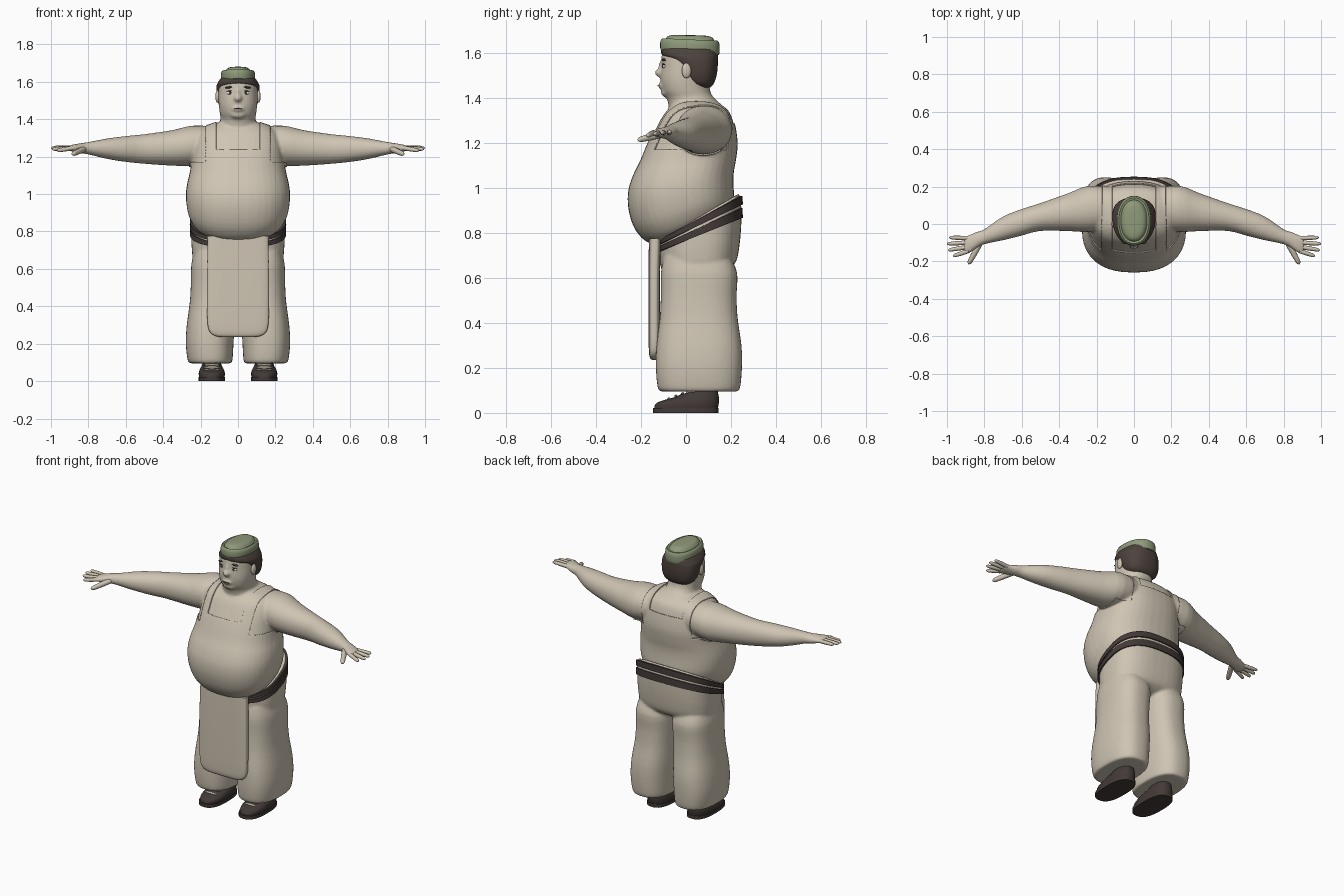
import bpy, bmesh, math
from mathutils import Vector as V


def material(name, rgb):
    m = bpy.data.materials.new(name)
    m.diffuse_color = (*rgb, 1)
    return m


BEIGE = material("beige", (0.62, 0.555, 0.45))
OLIVE = material("olive_green", (0.27, 0.32, 0.19))
HAIR = material("hair_brown", (0.075, 0.055, 0.047))
LEATHER = material("dark_leather", (0.055, 0.042, 0.038))
WHITE = material("eye_white", (0.75, 0.73, 0.68))


def add(name, bm, mat):
    me = bpy.data.meshes.new(name)
    bm.to_mesh(me)
    bm.free()
    ob = bpy.data.objects.new(name, me)
    bpy.context.collection.objects.link(ob)
    me.materials.append(mat)
    return ob


def smooth(ob, angle=50):
    bpy.ops.object.select_all(action='DESELECT')
    ob.select_set(True)
    bpy.context.view_layer.objects.active = ob
    bpy.ops.object.shade_smooth_by_angle(angle=math.radians(angle))
    return ob


def flat(zf, zb, yf, yb, rx, cx=0):
    """Ring lying flat (or tilted front to back): centre, half axis, half axis."""
    return V((cx, (yf + yb) / 2, (zf + zb) / 2)), V((rx, 0, 0)), V((0, (yb - yf) / 2, (zb - zf) / 2))


def loft(name, rings, mat=BEIGE, n=40, p=2.4, steps=3):
    """Closed skin through superellipse rings, smoothly interpolated."""
    fine, k = [], len(rings)
    for i in range(k - 1):
        q = [rings[max(i - 1, 0)], rings[i], rings[i + 1], rings[min(i + 2, k - 1)]]
        for s in range(steps):
            t = s / steps
            fine.append([0.5 * (2 * b + (c - a) * t + (2 * a - 5 * b + 4 * c - d) * t * t
                                + (3 * b - 3 * c + d - a) * t ** 3) for a, b, c, d in zip(*q)])
    fine.append(rings[-1])
    bm, rows = bmesh.new(), []
    for c, u, v in fine:
        row = []
        for j in range(n):
            ca, sa = math.cos(2 * math.pi * j / n), math.sin(2 * math.pi * j / n)
            row.append(bm.verts.new(c + u * math.copysign(abs(ca) ** (2 / p), ca)
                                    + v * math.copysign(abs(sa) ** (2 / p), sa)))
        rows.append(row)
    for a, b in zip(rows, rows[1:]):
        for j in range(n):
            bm.faces.new((a[j], a[(j + 1) % n], b[(j + 1) % n], b[j]))
    bm.faces.new(rows[0])
    bm.faces.new(rows[-1])
    bmesh.ops.recalc_face_normals(bm, faces=bm.faces)
    return smooth(add(name, bm, mat))


def ball(name, loc, size, mat=BEIGE, tilt=0):
    bpy.ops.mesh.primitive_uv_sphere_add(segments=20, ring_count=12, radius=1, location=loc,
                                         scale=size, rotation=(0, tilt, 0))
    ob = bpy.context.object
    ob.name = name
    ob.data.materials.append(mat)
    return smooth(ob)


def tube(name, a, b, r, mat=BEIGE):
    a, b = V(a), V(b)
    d = b - a
    w = d.cross(V((0, 0, 1))).normalized()
    h = w.cross(d).normalized()
    return loft(name, [(a + d * t, w * r * f, h * r * f) for t, f in
                       ((0, 1), (.5, .95), (.85, .8), (.96, .5), (1, .1))], mat, n=12, p=2, steps=2)


def fuse(name, parts, voxel, repeat):
    """Join overlapping parts into one soft skin."""
    bpy.ops.object.select_all(action='DESELECT')
    for o in parts:
        o.select_set(True)
    ob = bpy.context.view_layer.objects.active = parts[0]
    bpy.ops.object.join()
    ob.name = name
    m = ob.modifiers.new("merge", 'REMESH')
    m.mode, m.voxel_size = 'VOXEL', voxel
    s = ob.modifiers.new("soften", 'SMOOTH')
    s.factor, s.iterations = 0.5, repeat
    for mod in ("merge", "soften"):
        bpy.ops.object.modifier_apply(modifier=mod)
    ob.data.materials.clear()
    ob.data.materials.append(BEIGE)
    return smooth(ob, 80)


# Torso with big belly
torso = loft("torso", [flat(*r) for r in (
    (.755, .93, -.10, .20, .20), (.765, .945, -.17, .208, .232), (.82, .97, -.222, .208, .258),
    (.90, 1.0, -.249, .206, .270), (.98, 1.04, -.252, .205, .272), (1.05, 1.08, -.232, .208, .264),
    (1.12, 1.13, -.198, .217, .250), (1.20, 1.20, -.165, .224, .242), (1.27, 1.28, -.130, .213, .235),
    (1.325, 1.335, -.10, .195, .212), (1.36, 1.365, -.07, .165, .165), (1.385, 1.385, -.05, .13, .10))])

# Neck, head and face forms
head = loft("head", [flat(z, z, *r) for z, *r in (
    (1.30, -.07, .18, .13), (1.36, -.076, .165, .108), (1.40, -.086, .125, .093), (1.43, -.103, .108, .097),
    (1.48, -.113, .105, .103), (1.54, -.110, .115, .104), (1.60, -.106, .12, .098), (1.64, -.07, .09, .06))], p=2.2)
parts = [torso, head,
         ball("nose", (0, -.114, 1.512), (.020, .024, .020)),
         ball("nose_bridge", (0, -.107, 1.538), (.011, .016, .030)),
         ball("lips", (0, -.107, 1.455), (.032, .018, .014)),
         ball("chin", (0, -.092, 1.425), (.04, .02, .02))]

# Arms with palms, as (x, y low, y high, z low, z high)
for s in (1, -1):
    parts.append(loft("arm", [(V((s * x, (a + b) / 2, (c + d) / 2)), V((0, (b - a) / 2, 0)), V((0, 0, (d - c) / 2)))
                              for x, a, b, c, d in (
        (.10, -.02, .19, 1.18, 1.36), (.24, -.042, .205, 1.152, 1.366), (.35, -.038, .165, 1.152, 1.342),
        (.50, -.037, .112, 1.162, 1.320), (.60, -.062, .08, 1.172, 1.310), (.70, -.087, .04, 1.188, 1.297),
        (.80, -.108, -.028, 1.212, 1.278), (.84, -.128, -.042, 1.218, 1.272), (.88, -.155, -.058, 1.226, 1.265),
        (.91, -.155, -.068, 1.234, 1.256))], p=2.1))
body = fuse("body", parts, .008, 4)

# Tank top: offset copy of the body, cut along neckline and armholes
bm = bmesh.new()
bm.from_mesh(body.data)
for co, no in (((.17, 0, 0), (1, 0, 0)), ((-.17, 0, 0), (1, 0, 0)), ((.115, 0, 0), (1, 0, 0)),
               ((-.115, 0, 0), (1, 0, 0)), ((0, 0, 1.235), (0, 0, 1)), ((0, 0, 1.17), (0, 0, 1)),
               ((0, 0, 1.285), (0, 0, 1)), ((.262, 0, 0), (1, 0, 0)), ((-.262, 0, 0), (1, 0, 0))):
    bmesh.ops.bisect_plane(bm, geom=bm.verts[:] + bm.edges[:] + bm.faces[:], plane_co=co, plane_no=no)


def skin_face(f):
    c = f.calc_center_median()
    x = abs(c.x)
    neck = x < .115 and c.z > (1.235 if c.y < .06 else 1.285)
    return neck or (x > .17 and c.z > 1.17) or (x > .262 and c.z > 1.10)


bmesh.ops.delete(bm, geom=[f for f in bm.faces if skin_face(f)], context='FACES')
shirt = add("tank_top", bm, BEIGE)
m = shirt.modifiers.new("thickness", 'SOLIDIFY')
m.thickness, m.offset = .006, 1
smooth(shirt, 60)

# Fingers, thumb, ears, eyes, brows
for s in (1, -1):
    for y0, x1, y1, z1 in ((-.076, .988, -.072, 1.250), (-.099, 1.0, -.106, 1.246),
                           (-.122, .995, -.140, 1.240), (-.144, .968, -.172, 1.232)):
        tube("finger", (s * .885, y0, 1.246), (s * x1, y1, z1), .012)
    tube("thumb", (s * .825, -.105, 1.240), (s * .885, -.215, 1.213), .016)
    ball("ear", (s * .109, .002, 1.522), (.012, .021, .034))
    ball("eye", (s * .043, -.096, 1.541), (.017, .008, .010), WHITE)
    ball("pupil", (s * .042, -.1015, 1.541), (.008, .005, .009), HAIR)
    ball("eyelid", (s * .043, -.098, 1.551), (.019, .008, .003), HAIR, s * .1)
    ball("brow", (s * .045, -.097, 1.571), (.024, .010, .006), HAIR, s * .12)
ball("mouth_line", (0, -.122, 1.457), (.024, .006, .002), HAIR)

# Hair shell
loft("hair", [flat(z, z, *r) for z, *r in (
    (1.448, .03, .108, .07), (1.465, .0, .124, .095), (1.50, -.03, .136, .110), (1.54, -.052, .141, .115),
    (1.575, -.085, .142, .115), (1.59, -.106, .142, .110), (1.615, -.11, .138, .096), (1.63, -.09, .12, .08))],
     HAIR, p=2.4)

# Cap with groove and raised crown
loft("cap", [flat(*r) for r in (
    (1.615, 1.590, -.10, .135, .08), (1.617, 1.592, -.113, .147, .091), (1.635, 1.615, -.115, .150, .092),
    (1.655, 1.643, -.113, .148, .090), (1.666, 1.655, -.104, .140, .080), (1.660, 1.652, -.093, .128, .070),
    (1.672, 1.666, -.085, .120, .060), (1.680, 1.676, -.065, .10, .042), (1.681, 1.679, -.03, .06, .012))],
     OLIVE, p=2.2, steps=2)

# Baggy trousers: hips and two legs fused
parts = [loft("hips", [flat(*r) for r in (
    (.60, .62, -.05, .15, .15), (.63, .66, -.105, .215, .232), (.68, .73, -.116, .236, .247),
    (.72, .86, -.121, .247, .250), (.755, .955, -.121, .243, .250), (.77, .975, -.112, .234, .24))], p=2.6)]
for s in (1, -1):
    parts.append(loft("leg", [flat(z, z, yf, yb, (b - a) / 2, s * (a + b) / 2) for z, yf, yb, a, b in (
        (.095, -.105, .222, .04, .252), (.108, -.125, .24, .03, .268), (.20, -.134, .249, .024, .279),
        (.30, -.131, .247, .019, .274), (.42, -.117, .230, .015, .258), (.52, -.112, .225, .008, .252),
        (.62, -.112, .228, .004, .250), (.69, -.10, .20, .02, .235))], p=2.5))
fuse("trousers", parts, .009, 4)

# Two belts slung around the hips
for top_f, top_b, low_f, low_b in ((.765, .965, .745, .927), (.738, .912, .715, .868)):
    loft("belt", [flat(top_f, top_b, -.115, .235, .24), flat(top_f, top_b, -.129, .251, .257),
                  flat(low_f, low_b, -.129, .253, .258), flat(low_f, low_b, -.115, .235, .24)],
         LEATHER, n=56, p=2.6, steps=1)

# Padded apron
loft("apron", [flat(z, z, *r) for z, *r in (
    (.235, -.15, -.132, .09), (.243, -.159, -.123, .125), (.262, -.164, -.119, .15), (.30, -.166, -.117, .162),
    (.38, -.167, -.116, .165), (.60, -.167, -.116, .165), (.775, -.165, -.11, .162))], n=56, p=4)

# Shoes with soles, ankles and laces
for s in (1, -1):
    x = s * .14
    loft("sole", [flat(z, z, -.147, .145, .071, x) for z in (0, .022)], LEATHER, p=2.6, steps=1)
    loft("shoe", [flat(*r, x) for r in (
        (.02, .02, -.141, .142, .068), (.04, .045, -.135, .146, .070), (.055, .07, -.105, .146, .064),
        (.07, .09, -.05, .142, .054), (.085, .11, -.02, .138, .048))], LEATHER)
    loft("ankle", [flat(z, z, .0, .125, .044, x) for z in (.06, .13)], p=2, steps=1)
    for y, z in ((-.075, .062), (-.045, .074), (-.015, .086)):
        ball("lace", (x, y, z), (.045, .007, .007), BEIGE)
